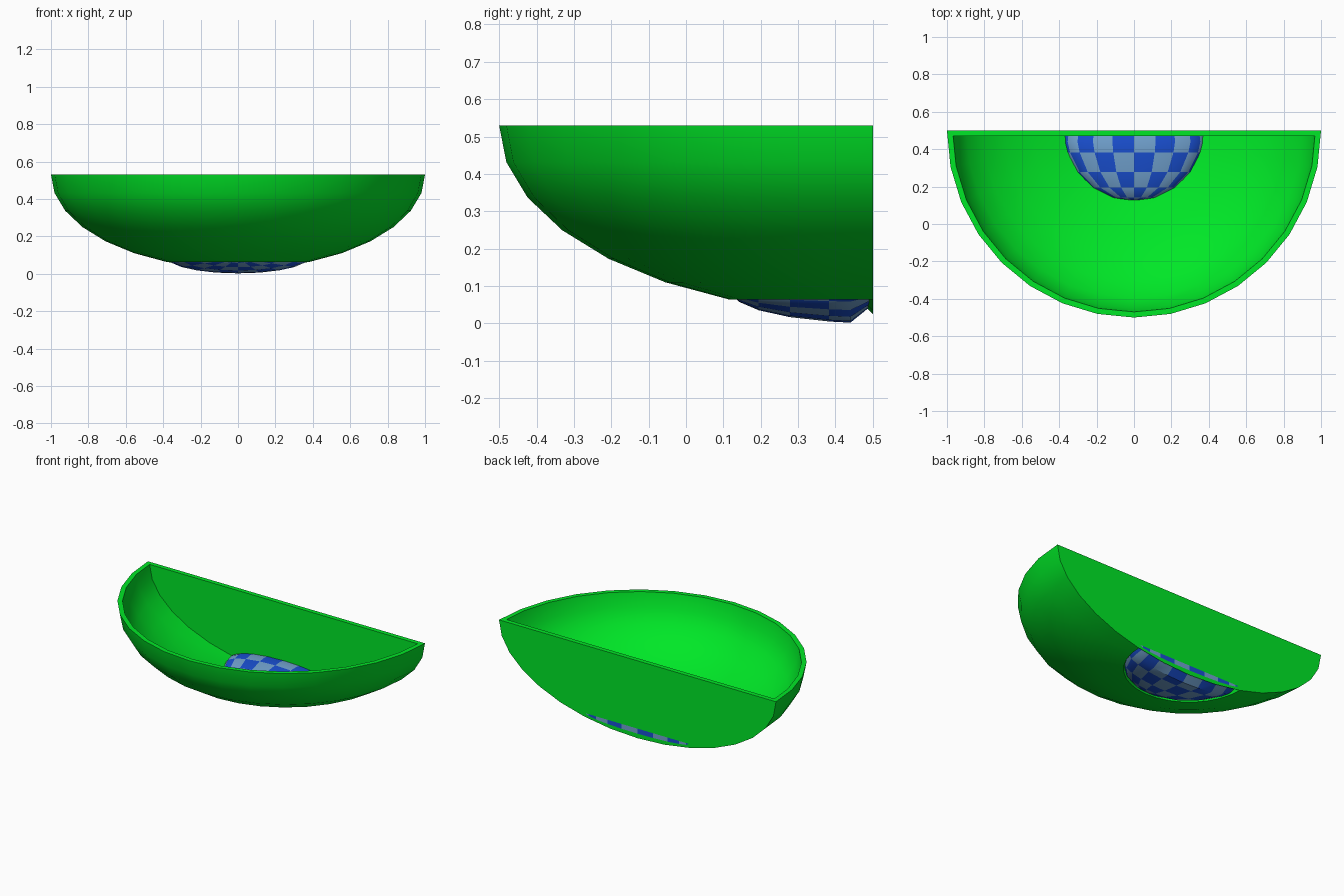
import bpy, bmesh
from math import sin, cos, pi

if "Cube" in bpy.data.objects:
    bpy.data.objects.remove(bpy.data.objects["Cube"])

BACK, TOP, T = 0.5, 0.53, 0.03     # wall plane, rim height, shell thickness


def material(name, rgb):
    m = bpy.data.materials.new(name)
    m.diffuse_color = (*rgb, 1)
    m.use_nodes = True
    m.node_tree.nodes["Principled BSDF"].inputs["Base Color"].default_value = m.diffuse_color
    return m


green = material("bright green", (0.0, 0.8, 0.02))
pale = material("pale blue", (0.17, 0.37, 0.64))
blue = material("strong blue", (0.01, 0.08, 0.65))


def finish(bm, name, mats):
    bmesh.ops.recalc_face_normals(bm, faces=bm.faces)
    me = bpy.data.meshes.new(name)
    bm.to_mesh(me)
    bm.free()
    ob = bpy.data.objects.new(name, me)
    bpy.context.collection.objects.link(ob)
    for m in mats:
        me.materials.append(m)
    bpy.ops.object.select_all(action='DESELECT')
    ob.select_set(True)
    bpy.context.view_layer.objects.active = ob
    bpy.ops.object.shade_smooth_by_angle(angle=0.6)
    return ob


# half bowl shell: elliptical profile swept through half a turn, open at the bottom
angles = [k * pi / 16 for k in range(7)]
profile = [(cos(a), TOP - 0.505 * sin(a)) for a in angles]
profile += [((1 - T) * cos(a), TOP - (0.505 - T) * sin(a)) for a in reversed(angles)]
bm = bmesh.new()
sweep = [[bm.verts.new((r * cos(s * pi / 16), BACK - r * sin(s * pi / 16), z))
          for r, z in profile] for s in range(17)]
n = len(profile)
for a, b in zip(sweep, sweep[1:]):
    for i in range(n):
        j = (i + 1) % n
        bm.faces.new((a[i], a[j], b[j], b[i]))
finish(bm, "half_bowl", [green])

# back plate: half ellipse, smaller on its inner side
bm = bmesh.new()
loops = []
for y, a, c in ((BACK, 1, 0.505), (BACK - T, 1 - T, 0.505 - T)):
    loops.append([bm.verts.new((a * cos(k * pi / 16), y, TOP - c * sin(k * pi / 16)))
                  for k in range(17)])
bm.faces.new(loops[0])
bm.faces.new(loops[1])
for i in range(17):
    j = (i + 1) % 17
    bm.faces.new((loops[0][i], loops[0][j], loops[1][j], loops[1][i]))
finish(bm, "back_plate", [green])

# checkered lens filling the bottom opening: flattened half ball, pole towards the front
R, MID, H = 0.378, 0.084, 0.083
bm = bmesh.new()
rows = [(0.490, 0.97, 0.5), (0.44, 0.987, 0.987)]           # tucked-in back edge
rows += [(BACK - R * sin(k * pi / 10), cos(k * pi / 10), cos(k * pi / 10)) for k in range(1, 5)]
rings = [[bm.verts.new((R * w * cos(s * pi / 10), y,
                        MID + H * (max(h, 0.9 * w) if s < 10 else h) * sin(s * pi / 10)))
          for s in range(20)] for y, w, h in rows]
tip = bm.verts.new((0, BACK - R, MID))
bm.faces.new(rings[0])
for k in range(len(rings)):
    band = max(k - 1, 0)
    for s in range(20):
        t = (s + 1) % 20
        if k + 1 < len(rings):
            f = bm.faces.new((rings[k][s], rings[k][t], rings[k + 1][t], rings[k + 1][s]))
        else:
            f = bm.faces.new((rings[k][s], rings[k][t], tip))
        f.material_index = (s + band) % 2
finish(bm, "checkered_lens", [pale, blue])

# checkered strip of the lens that shows low on the back
bm = bmesh.new()
xs = [0.37 * cos(s * pi / 10) for s in range(11)]
top = [bm.verts.new((x, BACK + 0.001, 0.088)) for x in xs]
low = [bm.verts.new((x, BACK + 0.001, 0.086 - 0.031 * sin(s * pi / 10)))
       for s, x in enumerate(xs)]
for s in range(10):
    f = bm.faces.new((top[s], top[s + 1], low[s + 1], low[s]))
    f.material_index = s % 2
for f in bm.faces:
    f.normal_update()
finish(bm, "lens_back_strip", [pale, blue])
